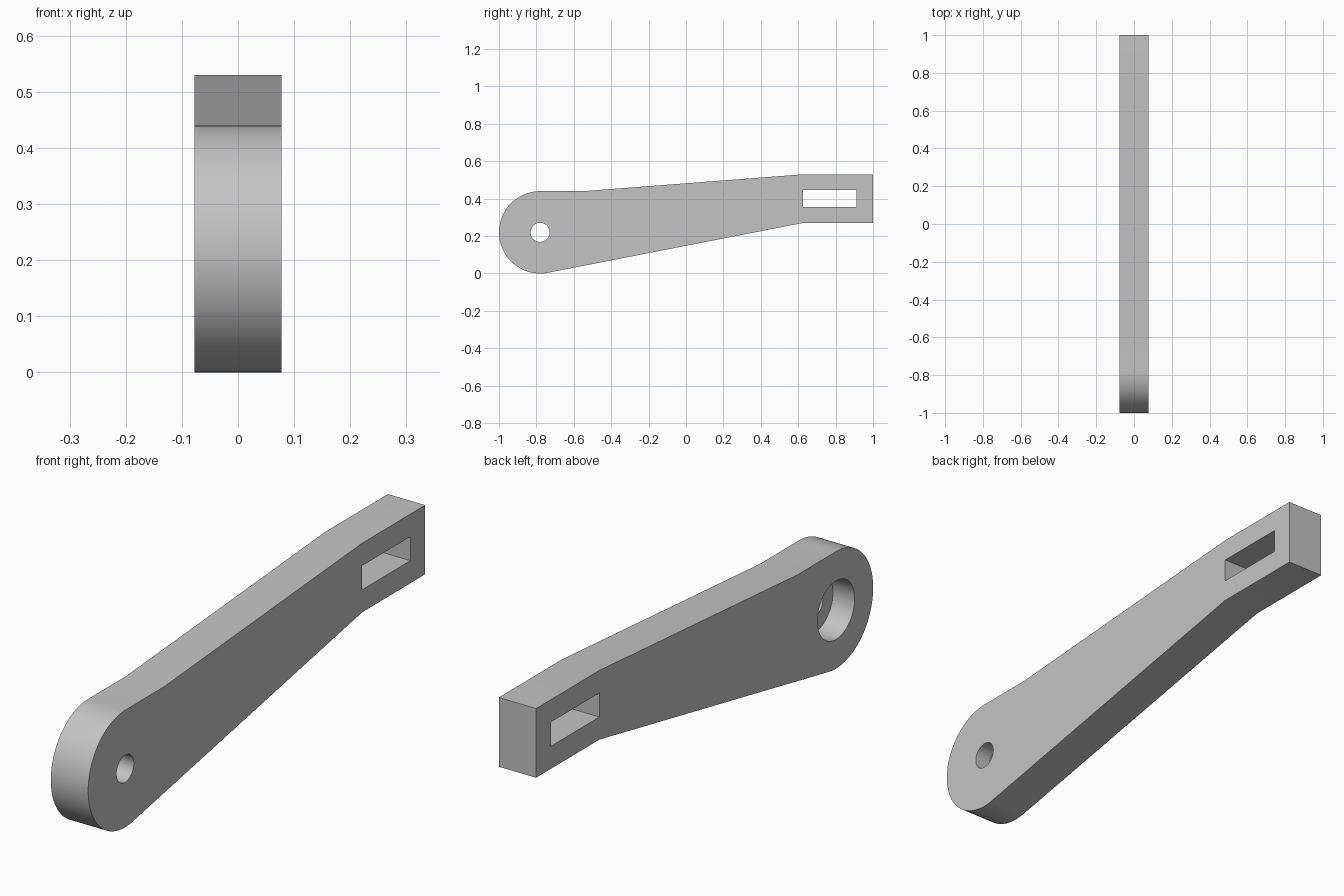
import bpy, bmesh
from math import cos, sin, pi, atan2, radians
from mathutils import Vector

cube = bpy.data.objects.get("Cube")
if cube:
    bpy.data.objects.remove(cube, do_unlink=True)

HALF = 0.0775            # half thickness of the arm
PIVOT = (-0.78, 0.22)    # y, z of the pivot centre
RADIUS = 0.22

grey = bpy.data.materials.new("plain grey")
grey.use_nodes = True
grey.diffuse_color = (0.55, 0.55, 0.55, 1)
grey.node_tree.nodes["Principled BSDF"].inputs["Base Color"].default_value = grey.diffuse_color


def arc(centre, radius, start, end, steps):
    """Points in the y-z plane, angles measured from +y towards +z."""
    angles = [start + (end - start) * i / steps for i in range(steps + 1)]
    return [(centre[0] + radius * cos(a), centre[1] + radius * sin(a)) for a in angles]


def prism(name, outline, x0, x1):
    """Extrude a y-z outline from x0 to x1."""
    bm = bmesh.new()
    face = bm.faces.new([bm.verts.new((x0, y, z)) for y, z in outline])
    moved = bmesh.ops.extrude_face_region(bm, geom=[face])["geom"]
    bmesh.ops.translate(bm, vec=Vector((x1 - x0, 0, 0)),
                        verts=[v for v in moved if isinstance(v, bmesh.types.BMVert)])
    bmesh.ops.recalc_face_normals(bm, faces=bm.faces)
    mesh = bpy.data.meshes.new(name)
    bm.to_mesh(mesh)
    bm.free()
    mesh.materials.append(grey)
    obj = bpy.data.objects.new(name, mesh)
    bpy.context.collection.objects.link(obj)
    return obj


def circle(radius, steps):
    return arc(PIVOT, radius, 0, 2 * pi, steps)[:-1]


# Arm: rounded pivot end, tapering neck and square tip
tangent = -pi / 2 + atan2(0.192, 1)
outline = arc(PIVOT, RADIUS, pi / 2, 2 * pi + tangent, 64)
outline += [(0.625, 0.27), (1, 0.27), (1, 0.53), (0.625, 0.53), (-0.55, 0.44)]
arm = prism("lever_arm", outline, -HALF, HALF)

# Pivot hole, counterbore on one side, and slot through the tip
slot = [(0.625, 0.355), (0.912, 0.355), (0.912, 0.445), (0.625, 0.445)]
cutters = [
    prism("pivot_hole_cutter", circle(0.051, 48), -0.2, 0.2),
    prism("counterbore_cutter", circle(0.11, 64), -0.2, -HALF + 0.09),
    prism("slot_cutter", slot, -0.2, 0.2),
]

bpy.ops.object.select_all(action='DESELECT')
arm.select_set(True)
bpy.context.view_layer.objects.active = arm
for cutter in cutters:
    cutter.hide_render = True
    cut = arm.modifiers.new(cutter.name, 'BOOLEAN')
    cut.operation = 'DIFFERENCE'
    cut.solver = 'EXACT'
    cut.object = cutter
    bpy.ops.object.modifier_apply(modifier=cut.name)
    bpy.data.objects.remove(cutter, do_unlink=True)

bpy.ops.object.shade_smooth_by_angle(angle=radians(30))
